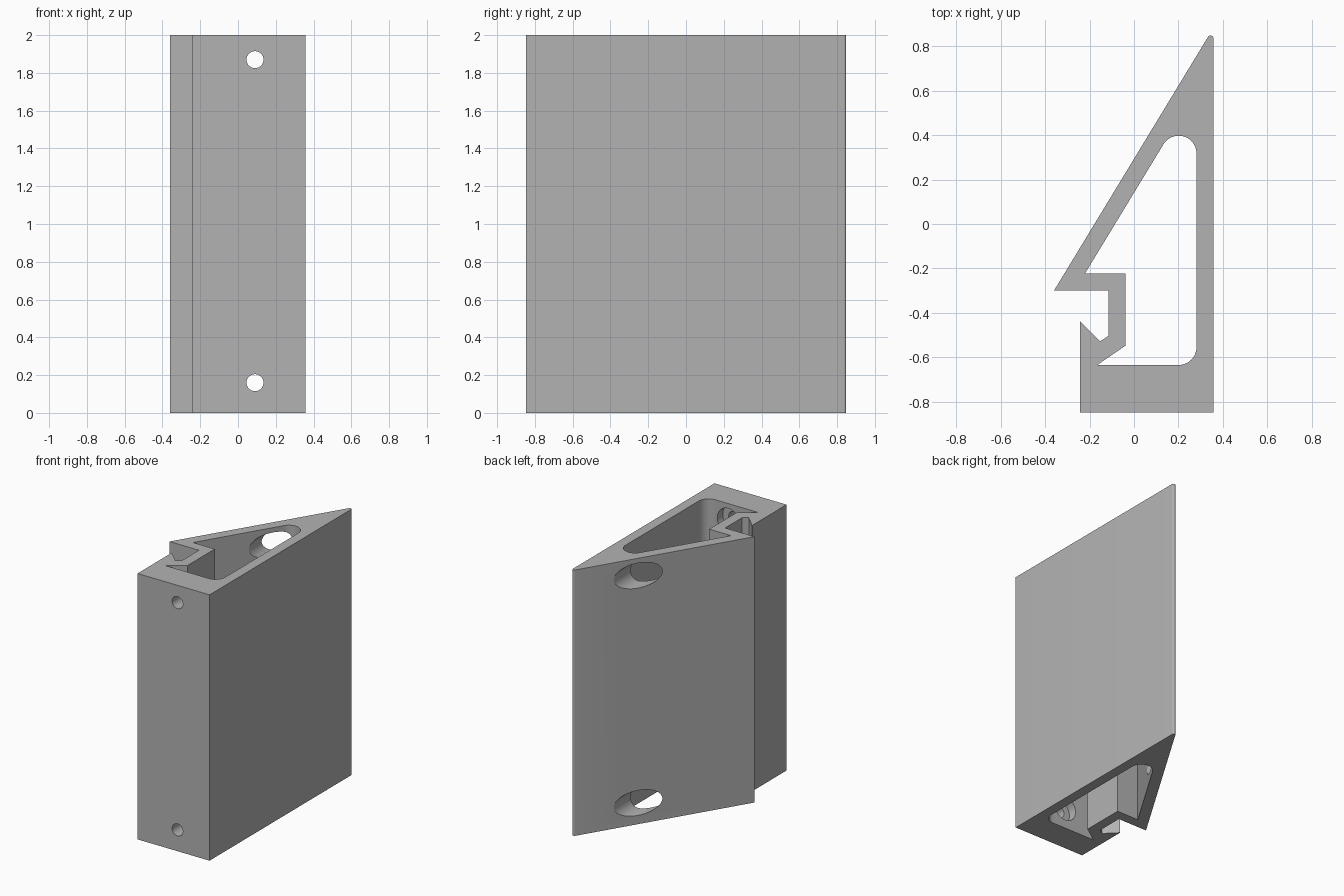
import bpy, bmesh
from math import sin, cos, radians, pi
from mathutils import Matrix

if "Cube" in bpy.data.objects:
    bpy.data.objects.remove(bpy.data.objects["Cube"], do_unlink=True)

grey = bpy.data.materials.new("plain grey")
grey.use_nodes = True
grey.diffuse_color = (0.45, 0.45, 0.45, 1)
grey.node_tree.nodes["Principled BSDF"].inputs["Base Color"].default_value = grey.diffuse_color


def arc(cx, cy, r, start, end, steps):
    angles = [radians(start + (end - start) * i / steps) for i in range(steps + 1)]
    return [(cx + r * cos(a), cy + r * sin(a)) for a in angles]


def add_object(name, bm):
    bmesh.ops.recalc_face_normals(bm, faces=bm.faces[:])
    mesh = bpy.data.meshes.new(name)
    bm.to_mesh(mesh)
    bm.free()
    mesh.materials.append(grey)
    obj = bpy.data.objects.new(name, mesh)
    bpy.context.collection.objects.link(obj)
    return obj


def prism(name, profile, z0, z1):
    bm = bmesh.new()
    face = bm.faces.new([bm.verts.new((x, y, z0)) for x, y in profile])
    ext = bmesh.ops.extrude_face_region(bm, geom=[face])
    verts = [v for v in ext["geom"] if isinstance(v, bmesh.types.BMVert)]
    bmesh.ops.translate(bm, verts=verts, vec=(0, 0, z1 - z0))
    return add_object(name, bm)


def bore(name, z, radius, y0, y1):
    bm = bmesh.new()
    place = Matrix.Translation((0.09, (y0 + y1) / 2, z)) @ Matrix.Rotation(pi / 2, 4, "X")
    bmesh.ops.create_cone(bm, cap_ends=True, segments=48, radius1=radius,
                          radius2=radius, depth=y1 - y0, matrix=place)
    return add_object(name, bm)


# Wedge body with the hooked slot in its left-hand edge
outer = [(-0.36, -0.30), (-0.115, -0.30), (-0.115, -0.503), (-0.153, -0.528),
         (-0.243, -0.438), (-0.243, -0.848), (0.357, -0.848)]
outer += arc(0.344, 0.835, 0.013, 0, 148.7, 8)
body = prism("wedge_body", outer, 0, 2)

# Hollow core running the full height
inner = [(-0.22, -0.222), (-0.038, -0.222), (-0.038, -0.547), (-0.165, -0.634)]
inner += arc(0.201, -0.554, 0.08, -90, 0, 12)
inner += arc(0.201, 0.317, 0.08, 0, 148.7, 20)
cutters = [prism("core_cutter", inner, -0.1, 2.1)]

# Screw holes, each with a wide access bore from the slanted side
for label, z in (("lower", 0.16), ("upper", 1.87)):
    cutters.append(bore(label + "_screw_cutter", z, 0.045, -1, -0.6))
    cutters.append(bore(label + "_access_cutter", z, 0.094, -0.70, 1))

for cutter in cutters:
    mod = body.modifiers.new(cutter.name, "BOOLEAN")
    mod.operation = "DIFFERENCE"
    mod.solver = "EXACT"
    mod.object = cutter

# Bake the cuts and remove the cutters
depsgraph = bpy.context.evaluated_depsgraph_get()
baked = bpy.data.meshes.new_from_object(body.evaluated_get(depsgraph))
body.modifiers.clear()
body.data = baked
for cutter in cutters:
    bpy.data.objects.remove(cutter, do_unlink=True)

bpy.ops.object.select_all(action="DESELECT")
body.select_set(True)
bpy.context.view_layer.objects.active = body
bpy.ops.object.shade_smooth_by_angle(angle=radians(25))
